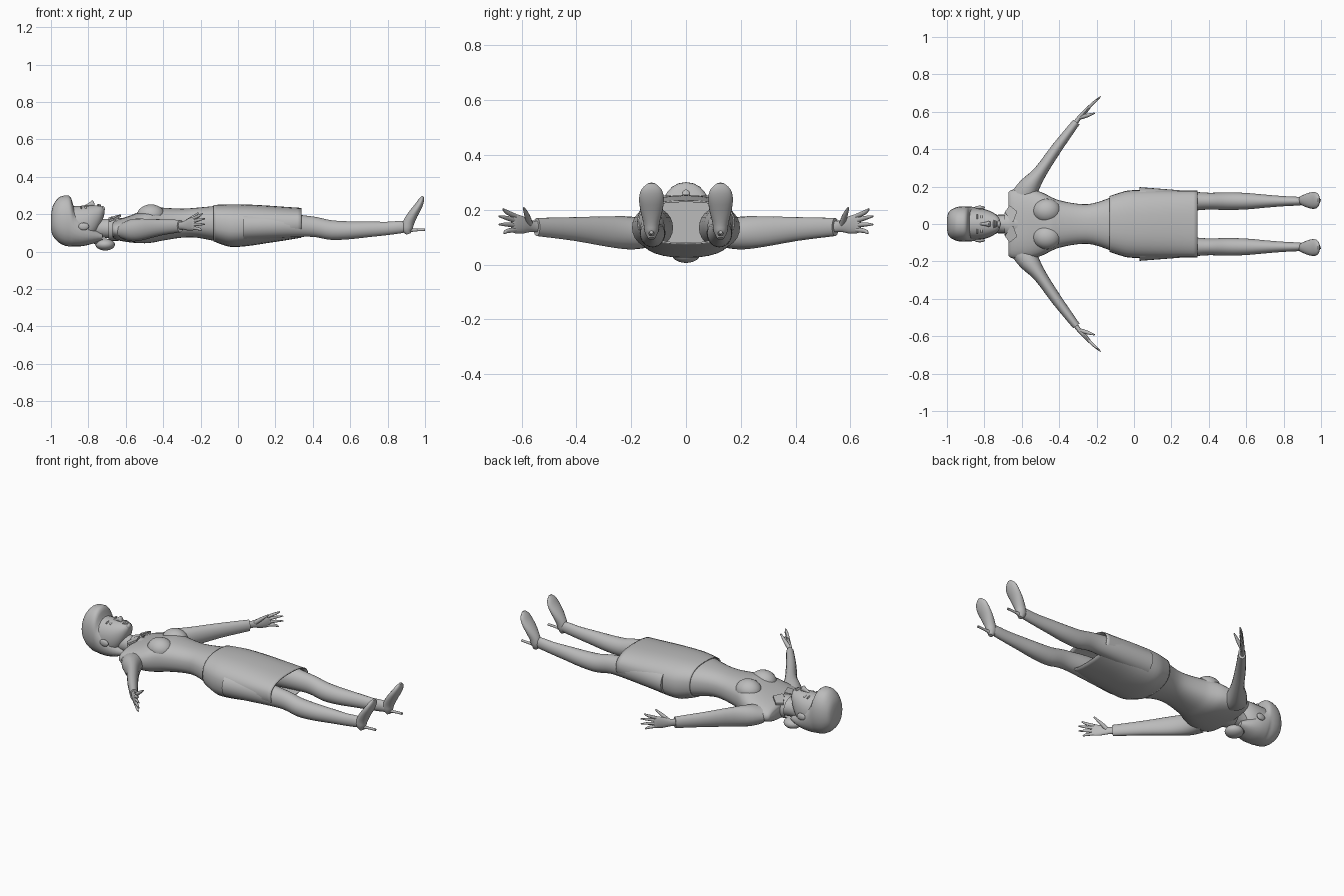
import bpy, bmesh, math
from mathutils import Vector

cube = bpy.data.objects.get("Cube")
if cube:
    bpy.data.objects.remove(cube, do_unlink=True)

grey = bpy.data.materials.new("plain grey")
grey.use_nodes = True
GREY = (0.5, 0.5, 0.5, 1)
grey.diffuse_color = GREY
grey.node_tree.nodes["Principled BSDF"].inputs["Base Color"].default_value = GREY


def finish(name, bm, angle=50):
    bmesh.ops.recalc_face_normals(bm, faces=bm.faces)
    mesh = bpy.data.meshes.new(name)
    bm.to_mesh(mesh)
    bm.free()
    mesh.materials.append(grey)
    ob = bpy.data.objects.new(name, mesh)
    bpy.context.collection.objects.link(ob)
    bpy.ops.object.select_all(action='DESELECT')
    ob.select_set(True)
    bpy.context.view_layer.objects.active = ob
    bpy.ops.object.shade_smooth_by_angle(angle=math.radians(angle))
    return ob


def smooth_path(rows, steps):
    """Catmull-Rom interpolation of rows of numbers."""
    out = []
    for i in range(len(rows) - 1):
        p = [rows[max(i - 1, 0)], rows[i], rows[i + 1], rows[min(i + 2, len(rows) - 1)]]
        for k in range(steps):
            t = k / steps
            out.append([0.5 * (2 * b + (c - a) * t + (2 * a - 5 * b + 4 * c - d) * t * t
                               + (3 * b - a - 3 * c + d) * t ** 3) for a, b, c, d in zip(*p)])
    return out + [list(rows[-1])]


def loft(name, rings, axis=None, ref=(0, 0, 1), power=2.0, seg=24, steps=3, caps=True):
    """Rings are (x, y, z, half size across ref, half size along ref)."""
    rings = smooth_path(rings, steps)
    pts = [Vector(r[:3]) for r in rings]
    bm = bmesh.new()
    loops = []
    for i, r in enumerate(rings):
        t = Vector(axis) if axis else pts[min(i + 1, len(pts) - 1)] - pts[max(i - 1, 0)]
        t.normalize()
        u = Vector(ref).cross(t).normalized()
        v = t.cross(u)
        loop = []
        for k in range(seg):
            a = 2 * math.pi * k / seg
            c, s = math.cos(a), math.sin(a)
            c = math.copysign(abs(c) ** (2 / power), c)
            s = math.copysign(abs(s) ** (2 / power), s)
            loop.append(bm.verts.new(pts[i] + u * max(r[3], .002) * c + v * max(r[4], .002) * s))
        loops.append(loop)
    for A, B in zip(loops, loops[1:]):
        for k in range(seg):
            j = (k + 1) % seg
            bm.faces.new((A[k], A[j], B[j], B[k]))
    if caps:
        bm.faces.new(loops[0])
        bm.faces.new(loops[-1])
    return finish(name, bm)


def body(name, rows, y=0.0, **kw):
    """Loft along x from rows of (x, top z, bottom z, half width)."""
    return loft(name, [(x, y, (t + b) / 2, w, (t - b) / 2) for x, t, b, w in rows],
                axis=(1, 0, 0), **kw)


def ball(name, at, size):
    bm = bmesh.new()
    bmesh.ops.create_uvsphere(bm, u_segments=20, v_segments=12, radius=1)
    for v in bm.verts:
        v.co = Vector(at) + Vector([a * b for a, b in zip(v.co, size)])
    return finish(name, bm)


# jacket and neck
body("jacket", [(-.672, .15, .085, .165), (-.655, .168, .065, .182), (-.58, .192, .05, .19),
                (-.5, .225, .045, .172), (-.45, .238, .05, .148), (-.4, .235, .06, .127),
                (-.3, .23, .075, .108), (-.22, .235, .075, .11), (-.115, .245, .055, .145)],
     power=2.4, seg=32)
body("neck", [(-.78, .18, .07, .05), (-.72, .175, .075, .047), (-.66, .178, .07, .055),
              (-.62, .18, .07, .07)])
body("collar_band", [(-.692, .183, .062, .062), (-.67, .188, .058, .072),
                     (-.64, .185, .058, .088)], caps=False)

# skirt, open at the hem
skirt = body("skirt", [(-.13, .25, .055, .15), (-.08, .252, .036, .166), (-.03, .253, .025, .179),
                       (.05, .252, .03, .182), (.15, .247, .045, .181), (.25, .24, .06, .179),
                       (.34, .234, .075, .178)], power=2.5, seg=32, caps=False)
thick = skirt.modifiers.new("thickness", 'SOLIDIFY')
thick.thickness = .006

# head, hair and bun
body("head", [(-.95, .22, .08, .06), (-.9, .242, .05, .08), (-.85, .245, .04, .084),
              (-.8, .247, .055, .079), (-.765, .248, .085, .067), (-.735, .245, .14, .048),
              (-.719, .235, .185, .027), (-.715, .225, .2, .014)], power=2.2)
body("hair", [(-1.0, .19, .12, .03), (-.99, .245, .085, .065), (-.96, .288, .05, .086),
              (-.925, .3, .032, .094), (-.895, .292, .028, .094), (-.875, .235, .028, .093),
              (-.83, .185, .03, .088), (-.78, .135, .042, .073), (-.725, .1, .06, .045)],
     power=2.2)
ball("bun", (-.71, 0, .038), (.052, .052, .032))
ball("bun_tie", (-.755, 0, .062), (.025, .03, .024))

# face
loft("nose", [(-.825, 0, .24, .006, .006), (-.8, 0, .249, .009, .01), (-.778, 0, .257, .015, .017),
              (-.766, 0, .246, .012, .008)], axis=(1, 0, 0), seg=12)
ball("upper_lip", (-.748, 0, .246), (.006, .022, .01))
ball("lower_lip", (-.738, 0, .243), (.006, .018, .011))
ball("chin", (-.724, 0, .228), (.012, .02, .016))

for s, side in ((1, "left"), (-1, "right")):
    ball(side + "_eye", (-.815, s * .033, .232), (.008, .015, .009))
    ball(side + "_brow", (-.838, s * .034, .235), (.005, .02, .008))
    ball(side + "_ear", (-.825, s * .088, .135), (.028, .01, .02))
    ball(side + "_bust", (-.465, s * .07, .193), (.075, .066, .06))

    # collar flap
    bm = bmesh.new()
    flap = [(-.69, .065, .172), (-.665, .1, .178), (-.625, .068, .199), (-.645, .01, .196),
            (-.665, .02, .19)]
    low = [bm.verts.new((x, s * y, z - .012)) for x, y, z in flap]
    top = [bm.verts.new((x, s * y, z)) for x, y, z in flap]
    bm.faces.new(low)
    bm.faces.new(top)
    for k in range(5):
        j = (k + 1) % 5
        bm.faces.new((low[k], low[j], top[j], top[k]))
    finish(side + "_collar_flap", bm, 30)

    # sleeve and hand, held away from the body
    out = (.58, s * .81, 0)
    loft(side + "_sleeve", [(-.59, s * .14, .112, .07, .05), (-.56, s * .2, .115, .056, .06),
                            (-.5, s * .28, .12, .036, .056), (-.41, s * .41, .13, .029, .043),
                            (-.308, s * .545, .137, .021, .033)], axis=out, seg=20)
    loft(side + "_hand", [(-.32, s * .53, .138, .014, .022), (-.295, s * .565, .14, .012, .021),
                          (-.265, s * .597, .145, .012, .032), (-.238, s * .628, .15, .009, .035),
                          (-.23, s * .636, .15, .004, .028)], axis=out, seg=16)
    for n, (z0, x1, y1, z1) in enumerate([(.176, -.19, .668, .203), (.16, -.178, .682, .176),
                                          (.143, -.178, .682, .146), (.127, -.195, .664, .113)]):
        loft(f"{side}_finger_{n + 1}",
             [(-.243, s * .622, z0, .008, .009), (-.21, s * .654, (z0 + z1) / 2 + .002, .007, .008),
              (x1, s * y1, z1, .003, .003)], seg=10)
    loft(side + "_thumb", [(-.285, s * .57, .15, .011, .013), (-.25, s * .58, .178, .01, .01),
                           (-.212, s * .592, .207, .004, .004)], seg=10)

    # leg
    body(side + "_leg", [(.03, .21, .06, .075), (.25, .205, .075, .058), (.36, .193, .08, .047),
                         (.42, .185, .077, .045), (.5, .168, .063, .047), (.6, .162, .067, .044),
                         (.7, .161, .078, .035), (.8, .16, .089, .027), (.88, .165, .1, .023),
                         (.91, .152, .108, .018)], y=s * .122)

    # raised shoe with a thin heel
    y = s * .126
    loft(side + "_shoe", [(.912, y, .095, .012, .012), (.905, y, .12, .025, .028),
                          (.912, y, .155, .03, .03), (.936, y, .2, .041, .026),
                          (.964, y, .243, .045, .021), (.98, y, .275, .036, .015),
                          (.988, y, .297, .012, .005)], ref=(1, 0, 0), seg=20)
    loft(side + "_heel", [(.905, y, .112, .016, .016), (.94, y, .115, .008, .008),
                          (1.0, y, .118, .007, .007)], axis=(1, 0, 0), seg=10)
